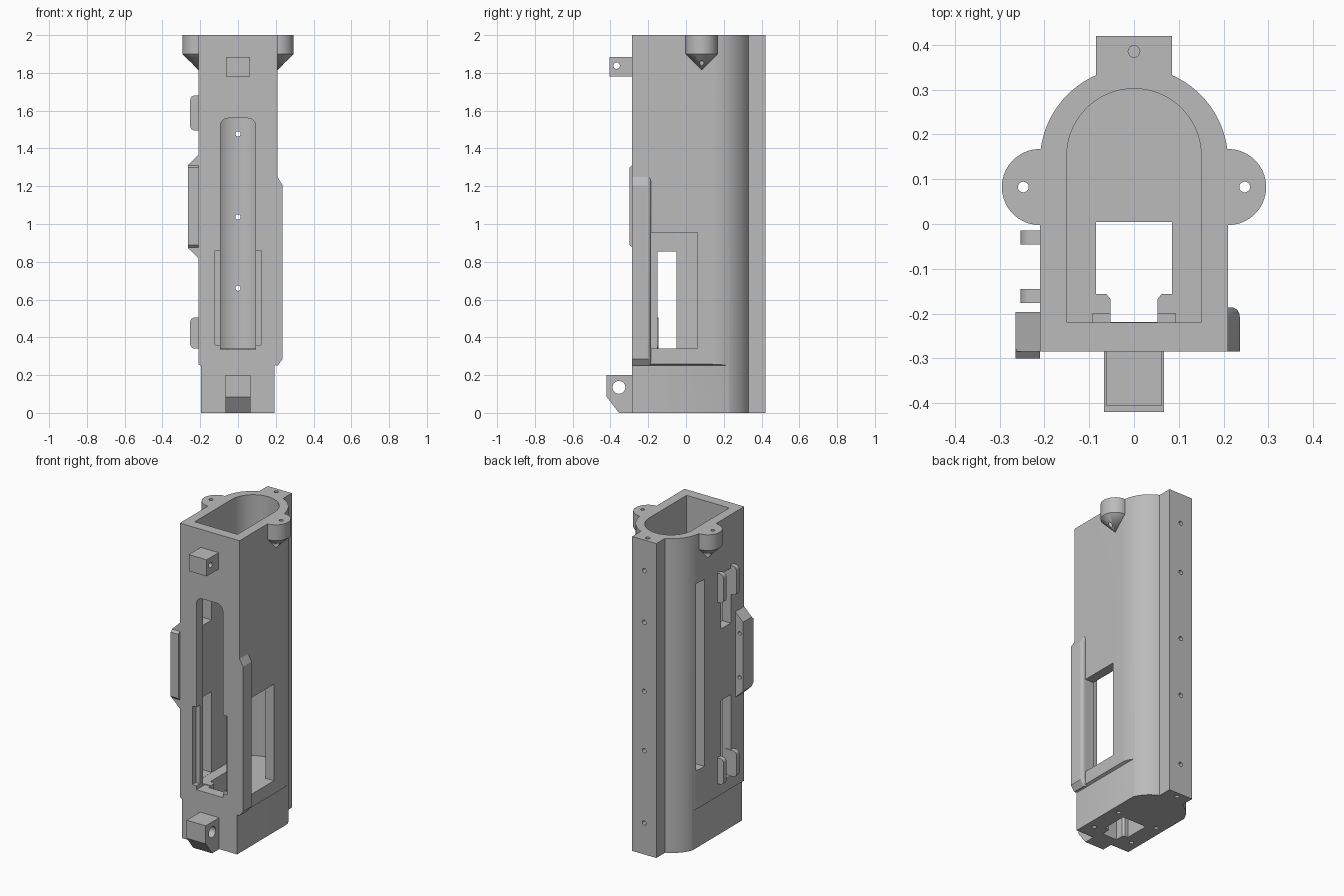
import bpy, bmesh
from math import sin, cos, pi
from mathutils import Vector

if "Cube" in bpy.data.objects:
    bpy.data.objects.remove(bpy.data.objects["Cube"])

grey = bpy.data.materials.new("plain grey")
grey.use_nodes = True
grey.diffuse_color = (0.5, 0.5, 0.5, 1)
grey.node_tree.nodes["Principled BSDF"].inputs["Base Color"].default_value = (0.5, 0.5, 0.5, 1)

ORDER = {"x": lambda a, b, t: (t, a, b),
         "y": lambda a, b, t: (a, t, b),
         "z": lambda a, b, t: (a, b, t)}


def finish(name, bm):
    bmesh.ops.recalc_face_normals(bm, faces=bm.faces)
    mesh = bpy.data.meshes.new(name)
    bm.to_mesh(mesh)
    bm.free()
    ob = bpy.data.objects.new(name, mesh)
    bpy.context.collection.objects.link(ob)
    mesh.materials.append(grey)
    return ob


def prism(name, pts, axis, lo, hi, round_edge=None, radius=0.02):
    """Extrude a 2D outline along an axis, optionally rounding some edges."""
    bm = bmesh.new()
    place = ORDER[axis]
    face = bm.faces.new([bm.verts.new(place(a, b, lo)) for a, b in pts])
    new = bmesh.ops.extrude_face_region(bm, geom=[face])["geom"]
    move = Vector(place(0, 0, hi - lo))
    bmesh.ops.translate(bm, vec=move, verts=[v for v in new if isinstance(v, bmesh.types.BMVert)])
    if round_edge:
        edges = [e for e in bm.edges if all(round_edge(v.co) for v in e.verts)]
        bmesh.ops.bevel(bm, geom=edges, offset=radius, segments=5, profile=0.5, affect="EDGES")
    return finish(name, bm)


def arc(cx, cy, r, start, end, n):
    return [(cx + r * cos(start + (end - start) * i / n),
             cy + r * sin(start + (end - start) * i / n)) for i in range(n + 1)]


def rect(a0, b0, a1, b1):
    return [(a0, b0), (a1, b0), (a1, b1), (a0, b1)]


def rounded(a0, b0, a1, b1, r):
    pts = []
    corners = [(a1 - r, b1 - r), (a0 + r, b1 - r), (a0 + r, b0 + r), (a1 - r, b0 + r)]
    for i, (a, b) in enumerate(corners):
        pts += arc(a, b, r, i * pi / 2, (i + 1) * pi / 2, 6)
    return pts


def circle(a, b, r, n=20):
    return arc(a, b, r, 0, 2 * pi, n)[:-1]


def cut(targets, pts, axis, lo, hi):
    """Subtract a prism from each target and discard the cutter."""
    cutter = prism("cutter", pts, axis, lo, hi)
    cutter.hide_render = True
    for ob in targets:
        mod = ob.modifiers.new("cut", "BOOLEAN")
        mod.operation = "DIFFERENCE"
        mod.solver = "EXACT"
        mod.object = cutter
        bpy.context.view_layer.objects.active = ob
        bpy.ops.object.modifier_apply(modifier=mod.name)
    bpy.data.objects.remove(cutter)


# Arched housing and rear rail
body = prism("housing", [(-0.21, -0.285), (0.21, -0.285)] + arc(0, 0.14, 0.21, 0, pi, 48), "z", 0, 2)
rail = prism("rear_rail", rect(-0.085, 0.31, 0.085, 0.42), "z", 0, 2)

# Screw lugs with conical undersides
lugs = []
for side, word in ((1, "left"), (-1, "right")):
    bm = bmesh.new()
    rings = [[bm.verts.new((x, y, z)) for x, y in circle(side * 0.21, 0.0825, 0.085, 40)]
             for z in (1.9, 2.0)]
    tip = bm.verts.new((side * 0.21, 0.0825, 1.815))
    bm.faces.new(rings[1])
    for i in range(40):
        j = (i + 1) % 40
        bm.faces.new((rings[0][i], rings[0][j], rings[1][j], rings[1][i]))
        bm.faces.new((rings[0][j], rings[0][i], tip))
    lug = finish(word + "_screw_lug", bm)
    cut([lug], rect(-0.18, -0.2, 0.18, 0.3), "z", 1.7, 2.1)
    cut([lug], circle(side * 0.247, 0.0825, 0.012), "z", 1.7, 2.1)
    lugs.append(lug)

# Inner cavity and stepped floor opening
cut([body], [(-0.15, -0.22), (0.15, -0.22)] + arc(0, 0.152, 0.15, 0, pi, 40), "z", 0.34, 2.1)
half = [(0.052, -0.219), (0.052, -0.168), (0.062, -0.156), (0.085, -0.156), (0.085, 0.004)]
cut([body], half + [(-x, y) for x, y in reversed(half)], "z", -0.1, 0.4)

# Front slot with its wider shallow rebate
cut([body], rounded(-0.093, 0.6, 0.093, 1.56, 0.04), "y", -0.4, -0.2)
cut([body], rect(-0.093, 0.335, 0.093, 0.9), "y", -0.4, -0.2)
cut([body], rect(-0.122, 0.36, 0.122, 0.86), "y", -0.4, -0.25)

# Side window and the slots on the opposite wall
cut([body], rect(-0.185, 0.341, 0.062, 0.955), "x", 0.14, 0.3)
for y0, z0, y1, z1 in ((-0.15, 0.341, -0.05, 0.855), (-0.15, 1.31, -0.05, 1.66),
                       (0.115, 0.5, 0.19, 1.69)):
    cut([body], rect(y0, z0, y1, z1), "x", -0.3, -0.13)

# Slightly narrowed foot
for side, x in ((1, 0.193), (-1, 0.196)):
    cut([body], [(side * x, -0.1), (side * x, 0.25), (side * 0.22, 0.262), (side * 0.3, 0.262),
                 (side * 0.3, -0.1)], "y", -0.4, 0.4)

# Screw holes through the rail, its ends and the base
for z in (0.2, 0.66, 1.037, 1.477, 1.805):
    cut([body, rail], circle(0, z, 0.014, 16), "y", 0.2, 0.5)
for lo, hi in ((-0.1, 0.12), (1.88, 2.1)):
    cut([rail, body], circle(0, 0.385, 0.013, 16), "z", lo, hi)
for x in (-0.14, 0.14):
    for y in (-0.19, 0.03):
        cut([body], circle(x, y, 0.013, 16), "z", -0.1, 0.15)

# Drilled front lugs
upper = prism("upper_front_lug", rect(-0.405, 1.78, -0.28, 1.885), "x", -0.063, 0.063)
cut([upper], circle(-0.367, 1.838, 0.017), "x", -0.2, 0.2)
lower = prism("lower_front_lug", [(-0.28, 0), (-0.355, 0), (-0.42, 0.085), (-0.42, 0.2), (-0.28, 0.2)],
              "x", -0.067, 0.067)
cut([lower], circle(-0.355, 0.135, 0.034, 28), "x", -0.2, 0.2)

# Long side strip beside the window
strip = prism("side_strip", [(0.2, 0.25), (0.21, 0.25), (0.236, 0.285), (0.236, 1.205), (0.21, 1.248),
                             (0.2, 1.248)], "y", -0.285, -0.186,
              lambda co: co.x > 0.205 and co.y > -0.2)

# Chamfered side block with a raised front lip
block = prism("side_block", [(-0.2, 0.81), (-0.21, 0.82), (-0.264, 0.872), (-0.264, 1.312),
                             (-0.21, 1.365), (-0.2, 1.365)], "y", -0.285, -0.196)
lip = prism("side_block_lip", [(-0.28, 0.87), (-0.3, 0.89), (-0.3, 1.298), (-0.28, 1.315)],
            "x", -0.264, -0.21)
for z in (0.955, 1.235):
    cut([block], circle(-0.24, z, 0.011, 16), "y", -0.27, -0.1)

# Pairs of rounded clips around the wall slots
clips = []
for level, z0, z1 in (("upper", 1.495, 1.68), ("lower", 0.34, 0.505)):
    for place, y in (("rear", -0.046), ("front", -0.176)):
        clips.append(prism(f"{level}_{place}_clip", rounded(-0.253, z0, -0.16, z1, 0.024),
                           "y", y, y + 0.031))

# Smooth curved walls, crisp edges
bpy.ops.object.select_all(action="DESELECT")
for ob in [body, rail, upper, lower, strip, block, lip] + lugs + clips:
    ob.select_set(True)
bpy.context.view_layer.objects.active = body
bpy.ops.object.shade_smooth_by_angle(angle=pi / 6)
